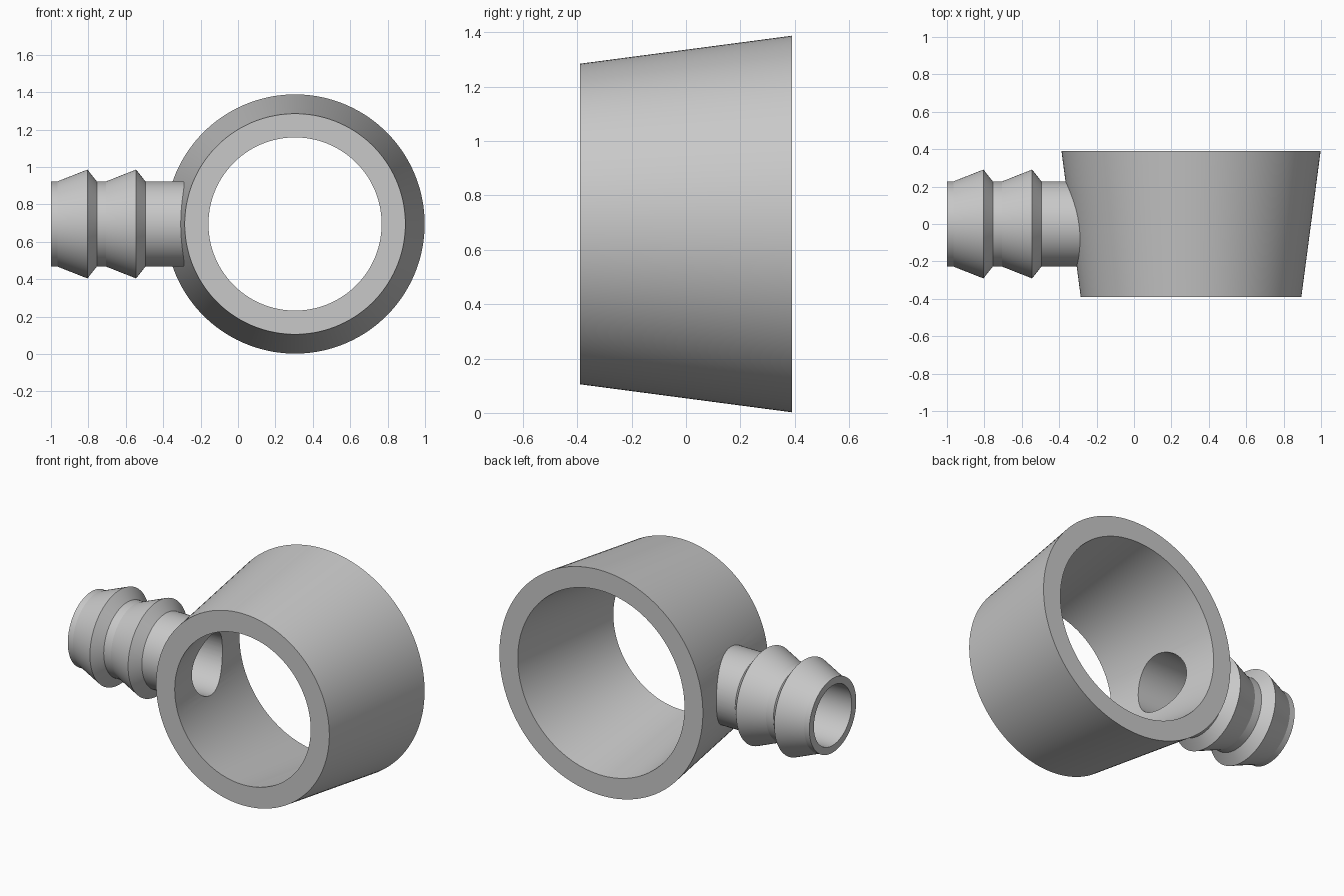
import bpy, math
from mathutils import Matrix, Vector

if "Cube" in bpy.data.objects:
    bpy.data.objects.remove(bpy.data.objects["Cube"], do_unlink=True)

import bmesh

CENTRE = Vector((0.305, 0, 0.695))
HALF = 0.39          # half depth of the ring
SEGMENTS = 128

grey = bpy.data.materials.new("plain grey")
grey.use_nodes = True
grey.diffuse_color = (0.58, 0.58, 0.58, 1)
grey.node_tree.nodes["Principled BSDF"].inputs["Base Color"].default_value = (0.58, 0.58, 0.58, 1)


def lathe(name, profile, axis):
    """Closed solid turned from (position, radius) pairs along the x or y axis."""
    bm = bmesh.new()
    rings = []
    for pos, rad in profile:
        ring = []
        for i in range(SEGMENTS):
            a = math.tau * (i + 0.5) / SEGMENTS
            u, v = rad * math.cos(a), rad * math.sin(a)
            co = (pos, u, v + CENTRE.z) if axis == "x" else (u + CENTRE.x, pos, v + CENTRE.z)
            ring.append(bm.verts.new(co))
        rings.append(ring)
    for a, b in zip(rings, rings[1:]):
        for i in range(SEGMENTS):
            j = (i + 1) % SEGMENTS
            bm.faces.new((a[i], a[j], b[j], b[i]))
    bm.faces.new(rings[0])
    bm.faces.new(rings[-1])
    bmesh.ops.recalc_face_normals(bm, faces=bm.faces)
    mesh = bpy.data.meshes.new(name)
    bm.to_mesh(mesh)
    bm.free()
    mesh.materials.append(grey)
    obj = bpy.data.objects.new(name, mesh)
    bpy.context.collection.objects.link(obj)
    return obj


def combine(target, other, operation):
    """Apply a boolean and remove the helper."""
    mod = target.modifiers.new(operation.lower(), "BOOLEAN")
    mod.operation, mod.object, mod.solver = operation, other, "EXACT"
    bpy.context.view_layer.objects.active = target
    bpy.ops.object.modifier_apply(modifier=mod.name)
    bpy.data.objects.remove(other, do_unlink=True)


# Tapered collar, wider at the back
collar = lathe("collar_with_hose_barb", [(-HALF, 0.59), (HALF, 0.693)], "y")

# Hose barb: two ridges on a straight tube
tube, ridge = 0.228, 0.291
barb_profile = [(-1.0, tube)]
for start in (-0.965, -0.705):
    barb_profile += [(start, tube), (start + 0.16, ridge), (start + 0.21, tube)]
barb_profile.append((0.0, tube))
combine(collar, lathe("barb", barb_profile, "x"), "UNION")

# Tapered opening through the collar, extended past both ends
slope = (0.568 - 0.463) / (2 * HALF)
opening = [(y, 0.463 + slope * (y + HALF)) for y in (-HALF - 0.1, HALF + 0.1)]
combine(collar, lathe("opening", opening, "y"), "DIFFERENCE")

# Bore through the barb into the opening
combine(collar, lathe("bore", [(-1.1, 0.184), (CENTRE.x, 0.184)], "x"), "DIFFERENCE")

# Smooth round surfaces, crisp edges
bpy.ops.object.select_all(action="DESELECT")
collar.select_set(True)
bpy.context.view_layer.objects.active = collar
bpy.ops.object.shade_smooth_by_angle(angle=math.radians(20))
